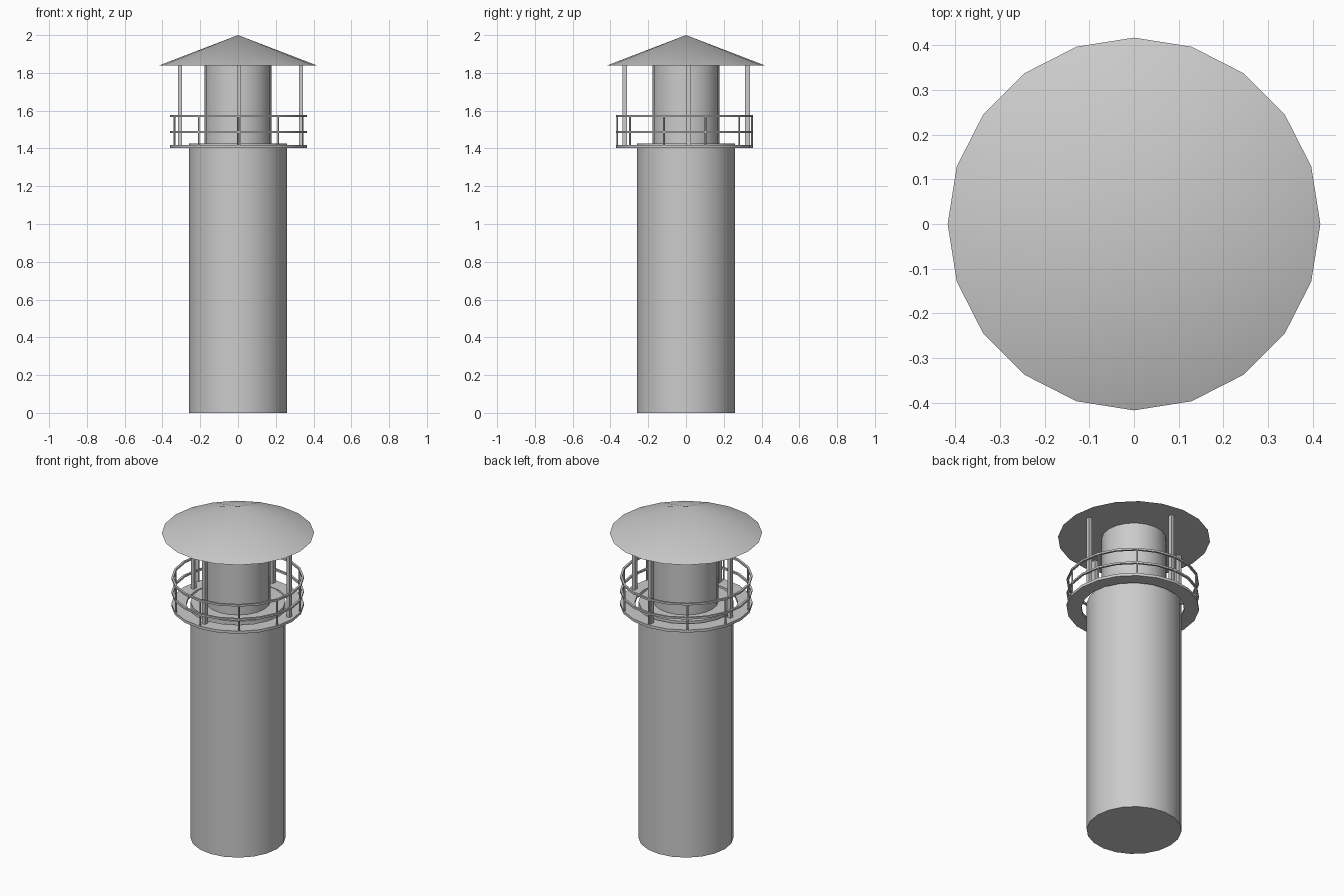
import bpy, bmesh
from math import sin, cos, pi, radians

if "Cube" in bpy.data.objects:
    bpy.data.objects.remove(bpy.data.objects["Cube"])

SIDES = 20
CX, CY = 0.003, -0.007   # gallery centre, slightly off the tower axis


def shade(ob):
    bpy.ops.object.select_all(action='DESELECT')
    ob.select_set(True)
    bpy.context.view_layer.objects.active = ob
    bpy.ops.object.shade_smooth_by_angle(angle=radians(35))


def cone(name, r1, r2, z0, z1, x=0, y=0, sides=SIDES, rot=0):
    bpy.ops.mesh.primitive_cone_add(vertices=sides, radius1=r1, radius2=r2, depth=z1 - z0,
                                    location=(x, y, (z0 + z1) / 2), rotation=(0, 0, rot))
    ob = bpy.context.object
    ob.name = name
    shade(ob)
    return ob


def ring(name, r_in, r_out, z0, z1):
    # rectangular section swept around the gallery centre
    bm = bmesh.new()
    loops = []
    for i in range(SIDES):
        a = 2 * pi * i / SIDES
        loops.append([bm.verts.new((CX + r * cos(a), CY + r * sin(a), z))
                      for r, z in ((r_in, z0), (r_out, z0), (r_out, z1), (r_in, z1))])
    for i in range(SIDES):
        a, b = loops[i], loops[(i + 1) % SIDES]
        for k in range(4):
            m = (k + 1) % 4
            bm.faces.new((a[k], b[k], b[m], a[m]))
    bmesh.ops.recalc_face_normals(bm, faces=bm.faces)
    me = bpy.data.meshes.new(name)
    bm.to_mesh(me)
    bm.free()
    ob = bpy.data.objects.new(name, me)
    bpy.context.collection.objects.link(ob)
    shade(ob)


def box(name, x, y, sx, sy, z0, z1):
    bpy.ops.mesh.primitive_cube_add(size=1, location=(x, y, (z0 + z1) / 2))
    ob = bpy.context.object
    ob.name = name
    ob.scale = (sx, sy, z1 - z0)


# Tower, lantern room and roof
cone("tower", 0.26, 0.26, 0, 1.427)
cone("lantern_room", 0.177, 0.177, 1.42, 1.842)
cone("roof", 0.417, 0, 1.84, 2.0)

# Gallery deck and handrails
ring("gallery_deck", 0.282, 0.363, 1.403, 1.419)
ring("middle_rail", 0.351, 0.363, 1.482, 1.493)
ring("top_rail", 0.351, 0.363, 1.567, 1.578)

# Railing posts
for i in range(10):
    a = pi / 2 + 2 * pi * i / 10
    cone("railing_post", 0.005, 0.005, 1.415, 1.57,
         CX + 0.357 * cos(a), CY + 0.357 * sin(a), sides=6)

# Roof supports
for x, y in ((-0.307, 0.015), (0.333, 0.015), (0.006, -0.324), (0.006, 0.325)):
    box("roof_support", x, y, 0.02, 0.025, 1.415, 1.845)
